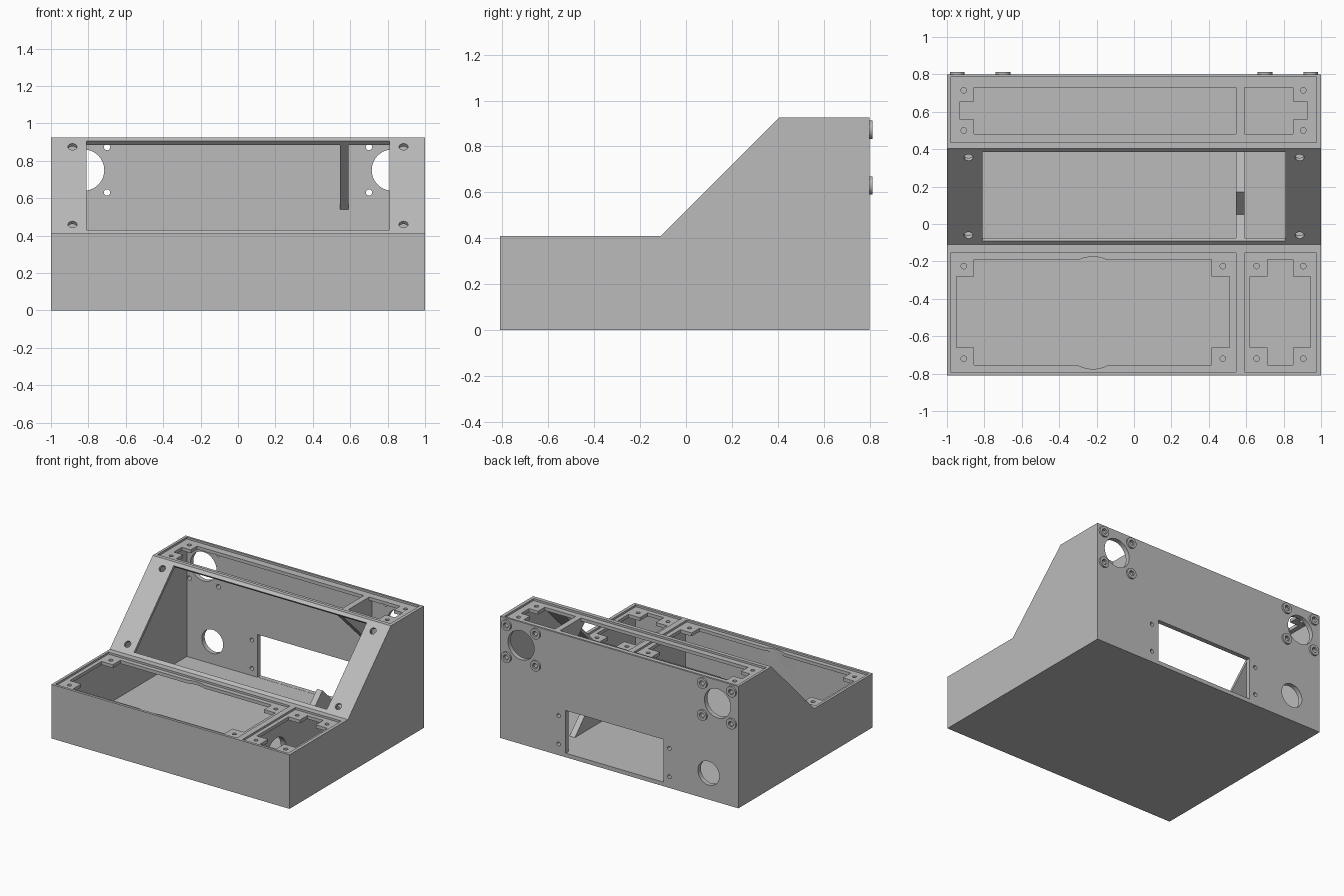
import bpy
import bmesh
from math import pi
from mathutils import Matrix, Vector

cube = bpy.data.objects.get("Cube")
if cube:
    bpy.data.objects.remove(cube, do_unlink=True)

grey = bpy.data.materials.new("light grey plastic")
grey.use_nodes = True
grey.diffuse_color = (0.5, 0.5, 0.5, 1)
grey.node_tree.nodes["Principled BSDF"].inputs["Base Color"].default_value = (0.5, 0.5, 0.5, 1)


def make(name, bm):
    bmesh.ops.recalc_face_normals(bm, faces=bm.faces)
    mesh = bpy.data.meshes.new(name)
    bm.to_mesh(mesh)
    bm.free()
    mesh.materials.append(grey)
    ob = bpy.data.objects.new(name, mesh)
    bpy.context.scene.collection.objects.link(ob)
    return ob


def prism(name, profile, x0, x1):
    """Side profile (y, z) extruded along x."""
    bm = bmesh.new()
    face = bm.faces.new([bm.verts.new((x0, y, z)) for y, z in profile])
    ext = bmesh.ops.extrude_face_region(bm, geom=[face])["geom"]
    verts = [v for v in ext if isinstance(v, bmesh.types.BMVert)]
    bmesh.ops.translate(bm, verts=verts, vec=(x1 - x0, 0, 0))
    return make(name, bm)


def box(name, xs, ys, zs):
    return prism(name, [(ys[0], zs[0]), (ys[1], zs[0]), (ys[1], zs[1]), (ys[0], zs[1])], *xs)


def cylinder(name, centre, axis, radius, depth, sides=32):
    bm = bmesh.new()
    turn = Vector((0, 0, 1)).rotation_difference(Vector(axis)).to_matrix().to_4x4()
    bmesh.ops.create_cone(bm, cap_ends=True, segments=sides, radius1=radius, radius2=radius,
                          depth=depth, matrix=Matrix.Translation(centre) @ turn)
    return make(name, bm)


def carve(target, cutters):
    """Subtract every cutter, keep the result and drop the cutters."""
    for c in cutters:
        c.hide_render = True
        mod = target.modifiers.new("cut", "BOOLEAN")
        mod.operation = "DIFFERENCE"
        mod.solver = "EXACT"
        mod.object = c
    bpy.context.view_layer.update()
    graph = bpy.context.evaluated_depsgraph_get()
    mesh = bpy.data.meshes.new_from_object(target.evaluated_get(graph))
    target.modifiers.clear()
    target.data = mesh
    for c in cutters:
        bpy.data.objects.remove(c, do_unlink=True)


X, Y, Z = (1, 0, 0), (0, 1, 0), (0, 0, 1)
SLOPE = Vector((0, -1, 1)).normalized()
LOW, HIGH = 0.41, 0.925       # heights of the front and rear decks
RECESS = 0.015

# Console shell, hollowed out
shell = prism("console_shell", [(-0.81, 0), (0.80, 0), (0.80, HIGH), (0.405, HIGH),
                                (-0.11, LOW), (-0.81, LOW)], -1, 1)
cuts = [prism("cavity", [(-0.775, 0.03), (0.765, 0.03), (0.765, 0.885), (0.395, 0.885),
                         (-0.12, 0.37), (-0.775, 0.37)], -0.965, 0.965)]

# Lid recesses in the decks
for xs, ys, top in [((-0.98, 0.545), (-0.79, -0.155), LOW),
                    ((0.59, 0.975), (-0.79, -0.155), LOW),
                    ((-0.98, 0.975), (0.435, 0.785), HIGH)]:
    cuts.append(box("recess", xs, ys, (top - RECESS, top + 0.05)))

# Deck openings with screw tabs left in the corners
front_z, rear_z = (0.3, 0.5), (0.8, 1.0)
for x0, x1 in [(-0.95, 0.51), (0.62, 0.945)]:
    cuts.append(box("opening", (x0, x1), (-0.66, -0.28), front_z))
    cuts.append(box("opening", (x0 + 0.095, x1 - 0.095), (-0.755, -0.19), front_z))
cuts.append(box("opening", (-0.93, 0.2), (0.56, 0.655), rear_z))
cuts.append(box("opening", (-0.855, 0.545), (0.48, 0.73), rear_z))
cuts.append(box("opening", (0.7, 0.925), (0.56, 0.655), rear_z))
cuts.append(box("opening", (0.59, 0.85), (0.48, 0.73), rear_z))
# Finger notches in the large front opening
for y in (-0.345, -0.605):
    cuts.append(cylinder("finger_notch", (-0.22, y, LOW), Z, 0.17, 0.2, 64))

# Lid screw holes
for x in (-0.91, 0.475, 0.655, 0.905):
    for y in (-0.225, -0.72):
        cuts.append(cylinder("screw_hole", (x, y, LOW), Z, 0.015, 0.2, 16))
for x in (-0.91, 0.905):
    for y in (0.5, 0.715):
        cuts.append(cylinder("screw_hole", (x, y, HIGH), Z, 0.015, 0.2, 16))

# Sloped panel opening and its screw holes
panel = box("panel_opening", (-0.81, 0.81), (-0.336, 0.336), (-0.05, 0.05))
panel.data.transform(Matrix.Translation((0, 0.1475, 0.6675)) @ Matrix.Rotation(pi / 4, 4, "X"))
cuts.append(panel)
for x in (-0.885, 0.885):
    for z in (0.46, 0.875):
        cuts.append(cylinder("panel_hole", (x, z - 0.52, z), SLOPE, 0.024, 0.12, 20))

# Rear window, its screw holes and the round cable holes
cuts.append(box("window", (-0.37, 0.45), (0.7, 0.9), (0.031, 0.355)))
for x in (-0.42, 0.51):
    for z in (0.085, 0.30):
        cuts.append(cylinder("window_hole", (x, 0.79, z), Y, 0.015, 0.2, 16))
cuts.append(cylinder("power_hole", (-0.75, 0.79, 0.2), Y, 0.09, 0.2, 48))
for x in (-0.825, 0.825):
    cuts.append(cylinder("speaker_hole", (x, 0.79, 0.75), Y, 0.11, 0.2, 48))

# Raised screw collars around the upper rear holes
for side in (-1, 1):
    for x in (0.70, 0.945):
        for z in (0.63, 0.873):
            at = (side * x, 0.79, z)
            cuts.append(cylinder("collar_hole", at, Y, 0.017, 0.2, 16))
            collar = cylinder("rear_screw_collar", (side * x, 0.806, z), Y, 0.04, 0.014)
            carve(collar, [cylinder("collar_bore", at, Y, 0.02, 0.2, 16)])
carve(shell, cuts)

# Divider wall with a cable hole, and the rear gusset above it
divider = prism("lower_divider", [(-0.78, 0.025), (-0.78, 0.38), (-0.115, 0.38), (-0.08, 0.42),
                                  (0.05, 0.295), (0.17, 0.415), (0.56, 0.025)], 0.545, 0.59)
carve(divider, [cylinder("cable_hole", (0.57, -0.38, 0.15), X, 0.115, 0.2, 48)])
prism("upper_gusset", [(0.405, 0.89), (0.77, 0.89), (0.77, 0.535)], 0.545, 0.59)

# Smooth the round parts, keep the edges crisp
for ob in bpy.context.scene.objects:
    if ob.type == "MESH":
        bpy.ops.object.select_all(action="DESELECT")
        ob.select_set(True)
        bpy.context.view_layer.objects.active = ob
        bpy.ops.object.shade_smooth_by_angle(angle=pi / 6)
